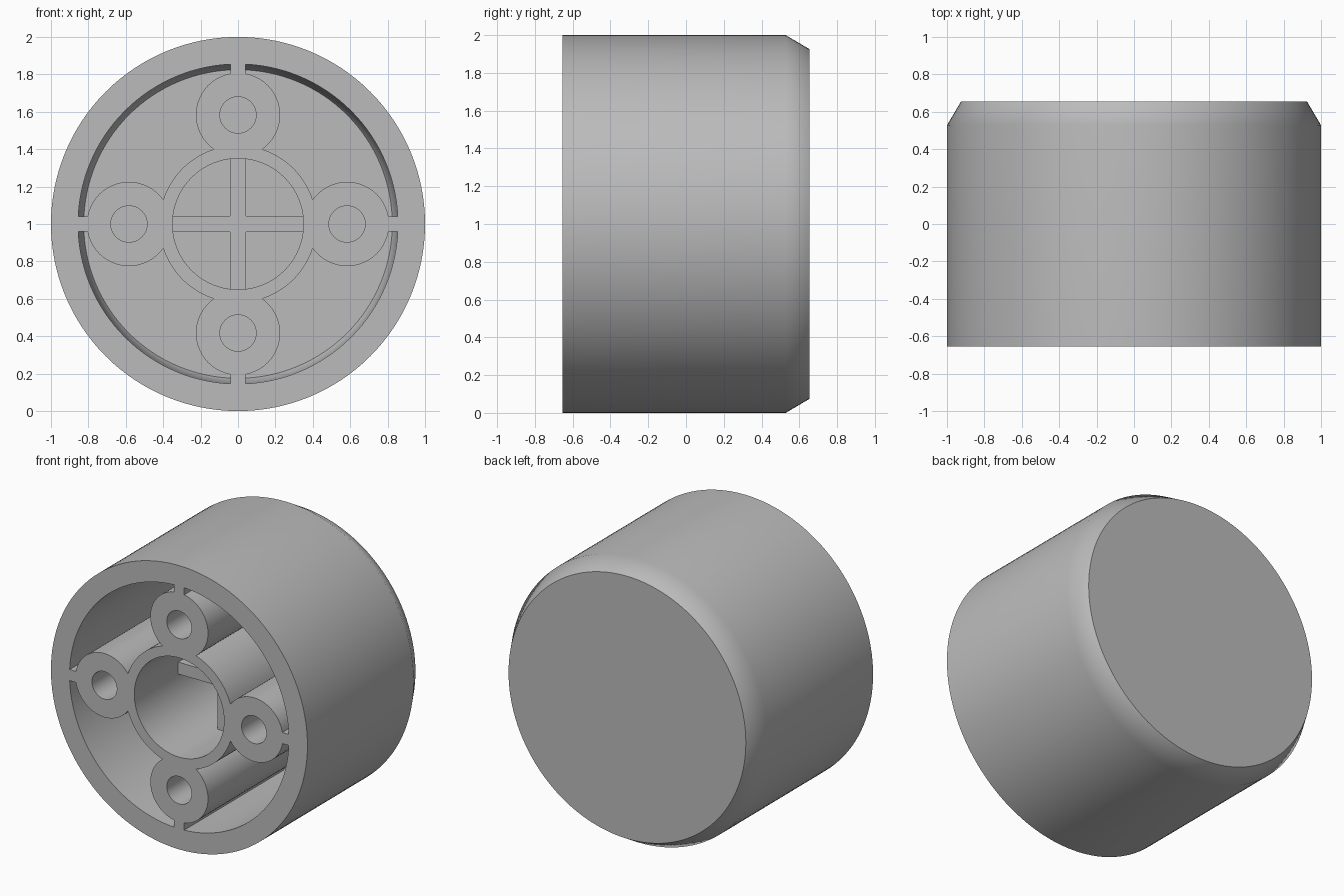
import bpy, bmesh, math
from mathutils import Vector

if "Cube" in bpy.data.objects:
    bpy.data.objects.remove(bpy.data.objects["Cube"], do_unlink=True)

FRONT, BACK, FLOOR = -0.655, 0.655, 0.51
PAST = FRONT - 0.1           # cutters reach beyond the front face
BOSS_AT = 0.583              # distance of each boss from the axis

grey = bpy.data.materials.new("plain grey")
grey.use_nodes = True
colour = (0.5, 0.5, 0.5, 1)
grey.diffuse_color = colour
grey.node_tree.nodes["Principled BSDF"].inputs["Base Color"].default_value = colour


def finish(name, bm):
    bmesh.ops.recalc_face_normals(bm, faces=bm.faces)
    mesh = bpy.data.meshes.new(name)
    bm.to_mesh(mesh)
    bm.free()
    mesh.materials.append(grey)
    ob = bpy.data.objects.new(name, mesh)
    bpy.context.collection.objects.link(ob)
    return ob


def turned(name, profile, x=0, z=0, sides=128):
    """Closed solid turned about the y axis from (radius, y) points."""
    bm = bmesh.new()
    rings = []
    for r, y in profile:
        rings.append([bm.verts.new((x + r * math.cos(a), y, 1 + z + r * math.sin(a)))
                      for a in (math.tau * i / sides for i in range(sides))])
    for low, high in zip(rings, rings[1:]):
        for i in range(sides):
            j = (i + 1) % sides
            bm.faces.new((low[i], low[j], high[j], high[i]))
    bm.faces.new(rings[0])
    bm.faces.new(rings[-1])
    return finish(name, bm)


def box(name, size, y0, y1):
    """Box centred on the axis, running from y0 to y1."""
    bm = bmesh.new()
    bmesh.ops.create_cube(bm, size=1)
    for v in bm.verts:
        v.co = Vector((v.co.x * size[0], y0 + (v.co.y + 0.5) * (y1 - y0), 1 + v.co.z * size[1]))
    return finish(name, bm)


def cut(target, cutter):
    """Subtract the cutter from the target and discard it."""
    mod = target.modifiers.new("cut", 'BOOLEAN')
    mod.operation, mod.solver, mod.object = 'DIFFERENCE', 'EXACT', cutter
    bpy.context.view_layer.objects.active = target
    bpy.ops.object.modifier_apply(modifier=mod.name)
    bpy.data.objects.remove(cutter, do_unlink=True)


# Outer body with a chamfered back edge
body = turned("cap_body", [(1, FRONT), (1, 0.528), (0.925, BACK)])

# Hollow space, leaving the hub, bosses and ribs standing
cavity = turned("cavity", [(0.855, PAST), (0.855, 0.45), (0.825, FLOOR)])
LOW, HIGH = PAST - 0.1, FLOOR + 0.1
cut(cavity, turned("hub", [(0.42, LOW), (0.42, HIGH)]))
spots = [(BOSS_AT, 0), (-BOSS_AT, 0), (0, BOSS_AT), (0, -BOSS_AT)]
for x, z in spots:
    cut(cavity, turned("boss", [(0.225, LOW), (0.225, HIGH)], x, z, 64))
cut(cavity, box("rib", (2, 0.078), LOW, HIGH))
cut(cavity, box("rib", (0.078, 2), LOW, HIGH))
cut(body, cavity)

# Central bore with a recessed cross at the bottom
bore = turned("bore", [(0.35, PAST), (0.35, FLOOR)])
cut(bore, box("cross_bar", (2, 0.084), -0.17, HIGH))
cut(bore, box("cross_bar", (0.084, 2), -0.17, HIGH))
cut(body, bore)

# Screw holes in the bosses
for x, z in spots:
    cut(body, turned("hole", [(0.097, PAST), (0.097, FLOOR)], x, z, 48))

# Smooth round walls, crisp rims
bpy.ops.object.select_all(action='DESELECT')
body.select_set(True)
bpy.context.view_layer.objects.active = body
bpy.ops.object.shade_smooth_by_angle(angle=math.radians(35))
weighted = body.modifiers.new("weighted normals", 'WEIGHTED_NORMAL')
weighted.keep_sharp = True
